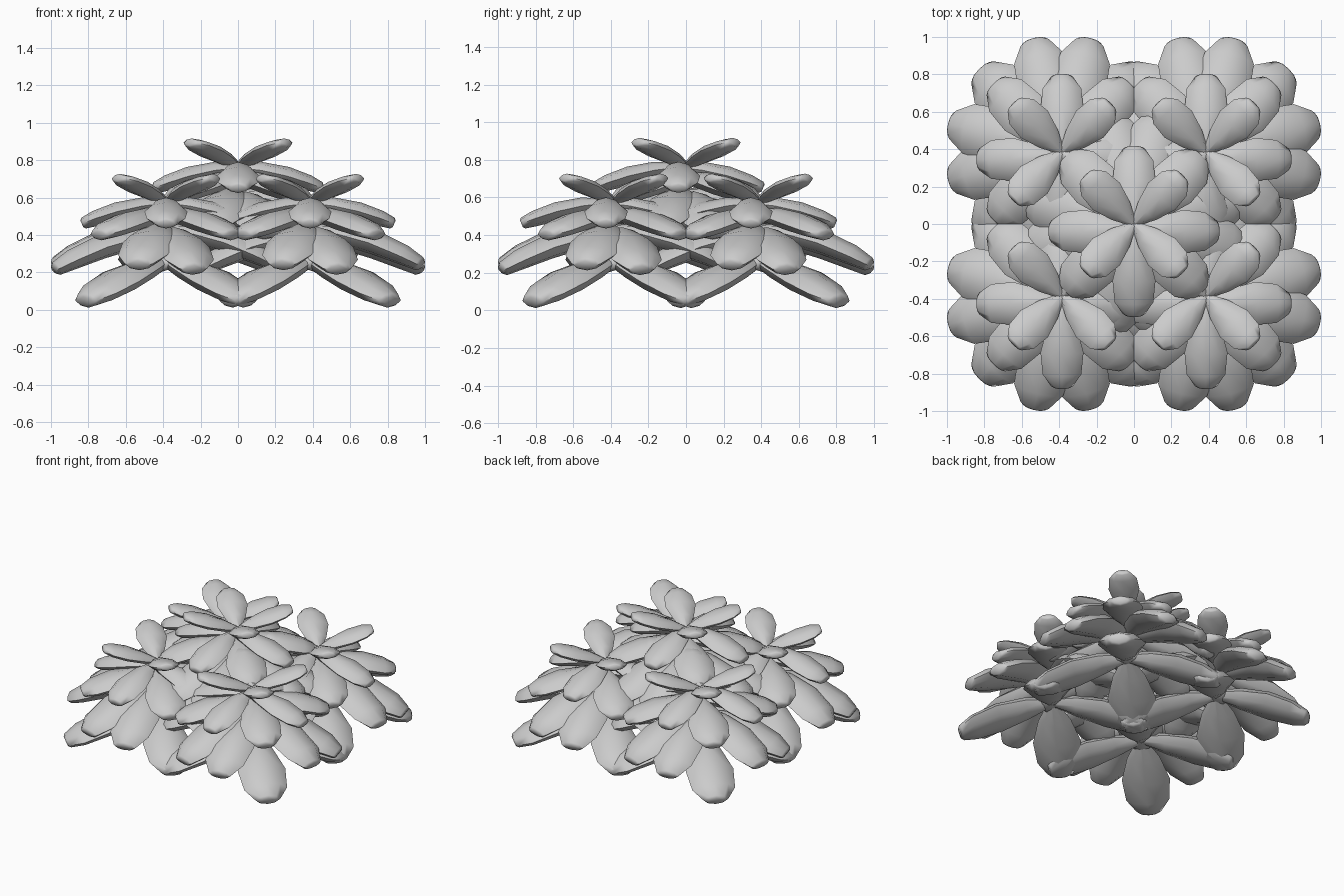
import bpy, math
from mathutils import Vector

if "Cube" in bpy.data.objects:
    bpy.data.objects.remove(bpy.data.objects["Cube"])

# Leaf outline: position along the length, relative half width, relative thickness
OUTLINE = [(0, .16, .5), (.28, .68, .9), (.58, 1, 1), (.84, .9, .85), (.98, .52, .62), (1, .4, .4)]
# Lens-shaped cross-section: sideways, up
SECTION = [(-1, 0), (-.65, .7), (0, 1), (.65, .7), (1, 0), (.65, -.7), (0, -1), (-.65, -.7)]

# Leaf layers: name, leaf angle, length outwards, base height, tip height, arch, width, thickness, y shift
LAYERS = [
    ("top_leaves", 45, .365, .58, .705, .005, .205, .08, 0),
    ("second_leaves", 0, .45, .57, .46, .02, .23, .10, -.04),
    ("third_leaves", 45, .51, .51, .40, .02, .27, .11, 0),
    ("outer_leaves_a", 14, .615, .40, .215, .045, .30, .13, 0),
    ("outer_leaves_b", -14, .615, .42, .24, .045, .30, .13, 0),
    ("bottom_leaves", 45, .615, .26, .045, .02, .32, .14, 0),
]


def add_leaf(verts, faces, origin, angle, length, z0, z1, arch, width, thick):
    start, n = len(verts), len(SECTION)
    out = Vector((math.cos(angle), math.sin(angle), 0))
    side = Vector((-out.y, out.x, 0))
    up = Vector((0, 0, 1))
    for t, w, h in OUTLINE:
        mid = origin + out * length * t + up * (z0 + (z1 - z0) * t + arch * 4 * t * (1 - t))
        slope = (z1 - z0 + arch * 4 * (1 - 2 * t)) / length
        normal = (up - out * slope).normalized()
        for sx, sz in SECTION:
            verts.append(mid + side * sx * w * width / 2 + normal * sz * h * thick / 2)
    for r in range(len(OUTLINE) - 1):
        for k in range(n):
            a, b = start + r * n + k, start + r * n + (k + 1) % n
            faces.append((a, a + n, b + n, b))
    faces.append(tuple(start + k for k in range(n)))
    faces.append(tuple(reversed(range(len(verts) - n, len(verts)))))


# Each rosette is a stack of four-leaf whorls
def rosette(label, x, y, lift):
    for name, ang, length, z0, z1, arch, width, thick, dy in LAYERS:
        verts, faces = [], []
        for i in range(4):
            add_leaf(verts, faces, Vector((x, y + dy, lift)), math.radians(ang + 90 * i),
                     length, z0, z1, arch, width, thick)
        mesh = bpy.data.meshes.new(label + "_" + name)
        mesh.from_pydata(verts, [], faces)
        obj = bpy.data.objects.new(label + "_" + name, mesh)
        bpy.context.collection.objects.link(obj)
        bpy.ops.object.select_all(action='DESELECT')
        obj.select_set(True)
        bpy.context.view_layer.objects.active = obj
        bpy.ops.object.mode_set(mode='EDIT')
        bpy.ops.mesh.select_all(action='SELECT')
        bpy.ops.mesh.normals_make_consistent(inside=False)
        bpy.ops.object.mode_set(mode='OBJECT')
        bpy.ops.object.shade_smooth_by_angle(angle=math.radians(60))


# One raised centre rosette and four lower ones around it
rosette("centre", 0, 0, .19)
for sx, xn in ((-1, "left"), (1, "right")):
    for sy, yn in ((-1, "front"), (1, "back")):
        rosette(yn + "_" + xn, sx * .385, sy * .385, 0)
